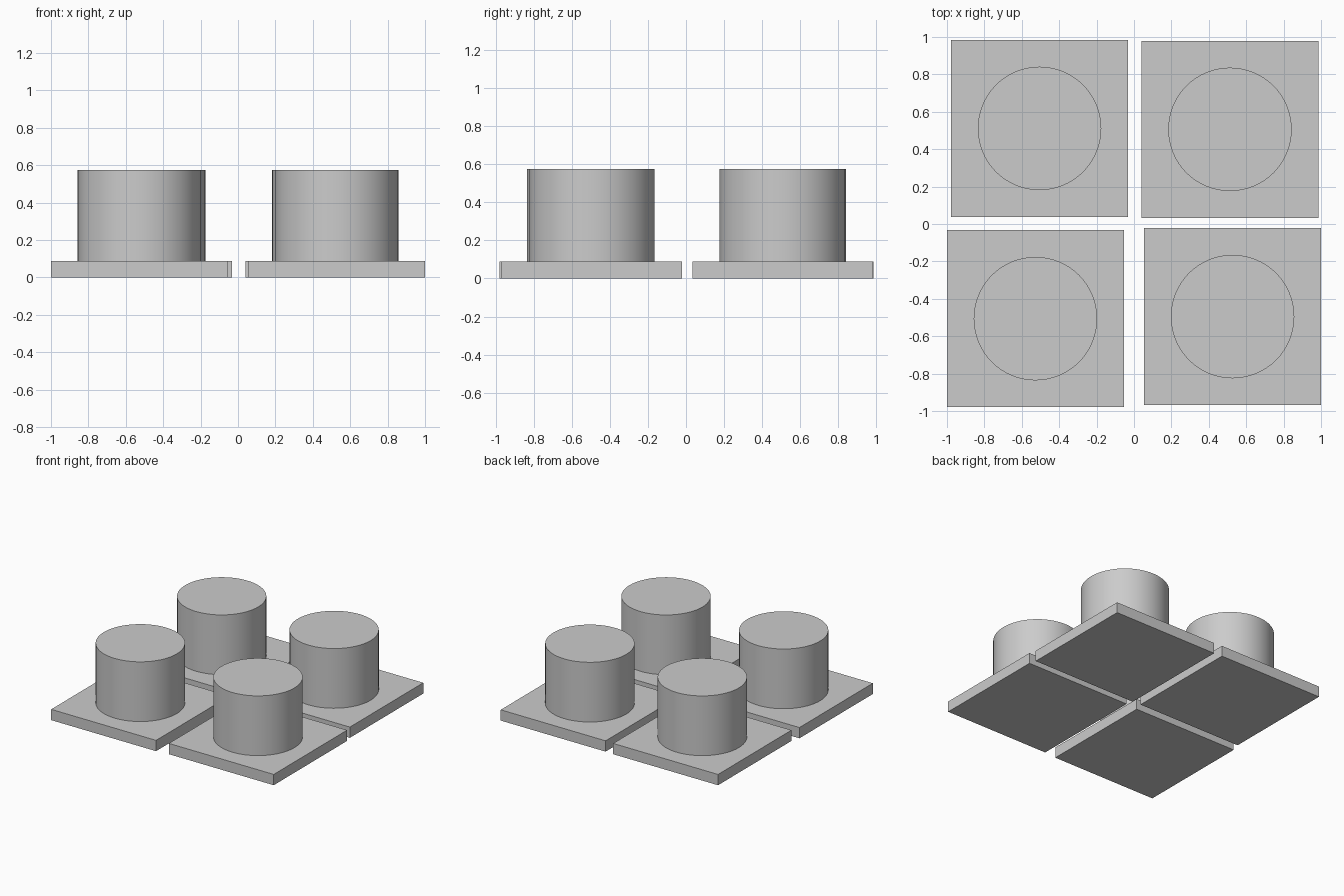
import bpy

if "Cube" in bpy.data.objects:
    bpy.data.objects.remove(bpy.data.objects["Cube"])

PLATE_SIZE, PLATE_H = 0.946, 0.088
POST_R, TOP_Z = 0.33, 0.575

grey = bpy.data.materials.new("plain grey")
grey.diffuse_color = (0.6, 0.6, 0.6, 1)
grey.use_nodes = True
grey.node_tree.nodes["Principled BSDF"].inputs["Base Color"].default_value = grey.diffuse_color


def finish(name):
    ob = bpy.context.object
    ob.name = name
    ob.data.materials.append(grey)
    return ob


# Four slightly uneven tiles, each a square plate with a round post
tiles = {
    "back_left": (-0.505, 0.511),
    "back_right": (0.513, 0.506),
    "front_left": (-0.527, -0.506),
    "front_right": (0.527, -0.495),
}
for corner, (x, y) in tiles.items():
    # Square base plate
    bpy.ops.mesh.primitive_cube_add(size=1, location=(x, y, PLATE_H / 2))
    plate = finish("plate_" + corner)
    plate.scale = (PLATE_SIZE, PLATE_SIZE, PLATE_H)

    # Round post standing on the plate
    bpy.ops.mesh.primitive_cylinder_add(
        vertices=64, radius=POST_R, depth=TOP_Z - PLATE_H,
        location=(x, y, (TOP_Z + PLATE_H) / 2))
    finish("post_" + corner)
    bpy.ops.object.shade_smooth_by_angle()
